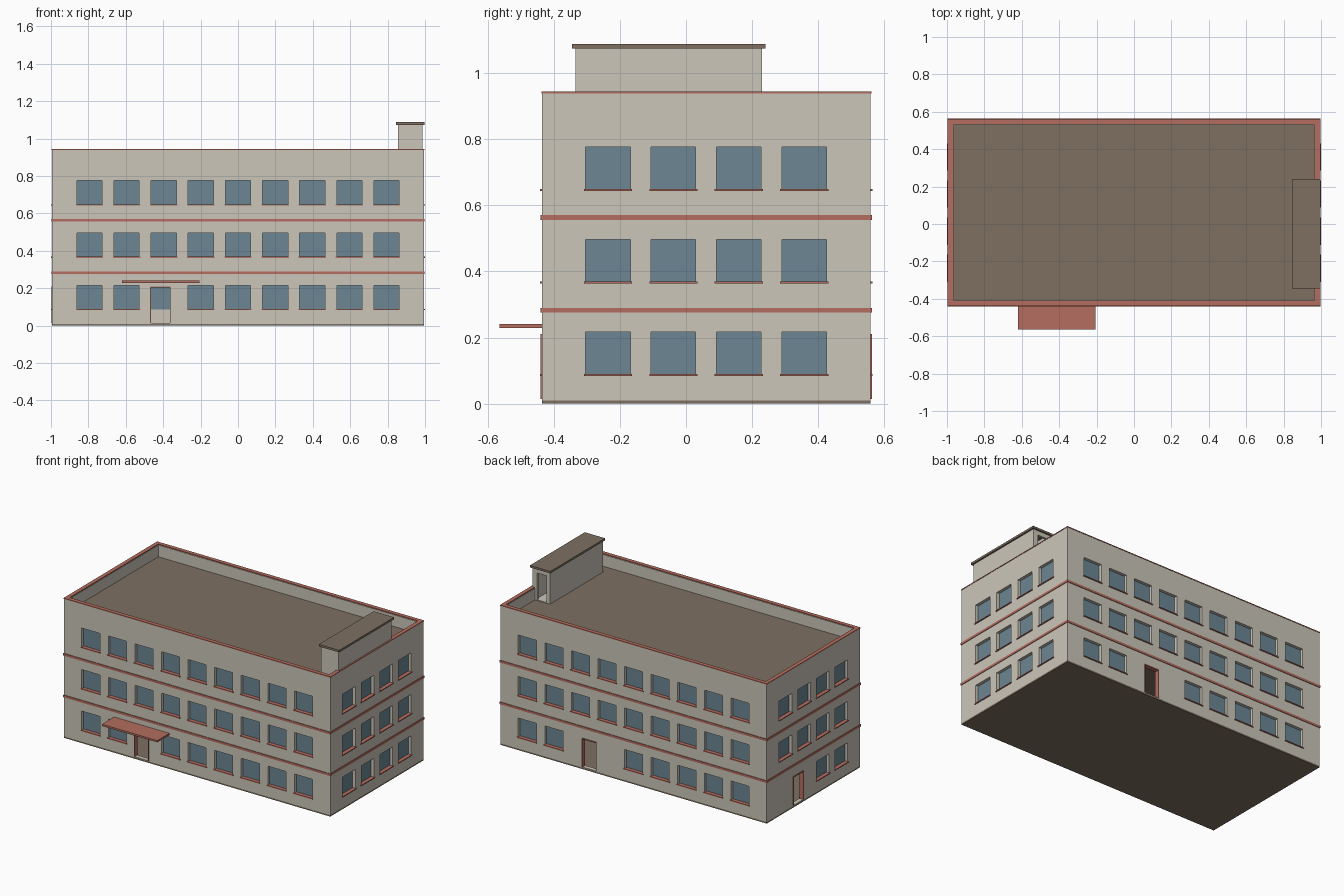
import bpy, bmesh

start = bpy.data.objects.get("Cube")
if start:
    bpy.data.objects.remove(start, do_unlink=True)


def material(name, rgb):
    m = bpy.data.materials.new(name)
    m.use_nodes = True
    m.diffuse_color = (*rgb, 1)
    m.node_tree.nodes["Principled BSDF"].inputs["Base Color"].default_value = (*rgb, 1)
    return m


PLASTER = material("warm grey plaster", (0.60, 0.565, 0.49))
GLASS = material("blue grey glass", (0.15, 0.24, 0.295))
BRICK = material("brick red trim", (0.46, 0.155, 0.115))
ROOF = material("brown roofing", (0.21, 0.162, 0.12))

# Building outline and storeys
X0, X1, Y0, Y1 = -0.994, 0.994, -0.436, 0.559
TOP, DECK, STOREY, WALL = 0.943, 0.86, 0.28, 0.028


def boxes(name, spans, mat):
    """One object made of boxes, each given as (x0, x1, y0, y1, z0, z1)."""
    bm = bmesh.new()
    for s in spans:
        verts = bmesh.ops.create_cube(bm, size=1)["verts"]
        for v in verts:
            for a in range(3):
                lo, hi = sorted(s[2 * a:2 * a + 2])
                v.co[a] = lo if v.co[a] < 0 else hi
    mesh = bpy.data.meshes.new(name)
    bm.to_mesh(mesh)
    bm.free()
    mesh.materials.append(mat)
    ob = bpy.data.objects.new(name, mesh)
    bpy.context.collection.objects.link(ob)
    return ob


def carve(ob, *span_groups):
    """Cut groups of boxes out of an object, then drop the cutters."""
    cutters = []
    for spans in span_groups:
        cutter = boxes("cutter", spans, PLASTER)
        cutter.hide_render = True
        mod = ob.modifiers.new("cut", 'BOOLEAN')
        mod.operation, mod.solver, mod.object = 'DIFFERENCE', 'EXACT', cutter
        cutters.append(cutter)
    bpy.context.view_layer.update()
    graph = bpy.context.evaluated_depsgraph_get()
    mesh = bpy.data.meshes.new_from_object(ob.evaluated_get(graph))
    ob.modifiers.clear()
    ob.data = mesh
    for cutter in cutters:
        bpy.data.objects.remove(cutter, do_unlink=True)


def on_wall(side, u0, u1, d0, d1, z0, z1):
    """Box on a wall: u runs along it, d is the distance outward from its face."""
    if side == "front":
        return (u0, u1, Y0 - d0, Y0 - d1, z0, z1)
    if side == "back":
        return (u0, u1, Y1 + d0, Y1 + d1, z0, z1)
    if side == "right":
        return (X1 + d0, X1 + d1, u0, u1, z0, z1)
    return (X0 - d0, X0 - d1, u0, u1, z0, z1)


def ring(name, out, inn, z0, z1, mat):
    """Band around the whole building."""
    a, b, c, d = X0 - out, X1 + out, Y0 - out, Y1 + out
    e, f, g, h = X0 + inn, X1 - inn, Y0 + inn, Y1 - inn
    boxes(name, [(a, b, c, g, z0, z1), (a, b, h, d, z0, z1),
                 (a, e, g, h, z0, z1), (f, b, g, h, z0, z1)], mat)


# Window columns, doors, and the ground floor columns each door replaces
long_cols = [0.1985 * (i - 4) for i in range(9)]
short_cols = [-0.236 + 0.198 * i for i in range(4)]
columns = {"front": long_cols, "back": long_cols, "right": short_cols, "left": short_cols}
doors = {"front": (-0.415, {2}), "back": (0.33, {5, 6}), "left": (0.222, {2, 3})}
HALF, DOOR_HALF, DOOR_LOW, DOOR_TOP = 0.0675, 0.055, 0.014, 0.208

openings, panes, sills, frames = [], [], [], []
for side, cols in columns.items():
    door_u, skipped = doors.get(side, (None, set()))
    for floor in range(3):
        z = 0.087 + STOREY * floor
        for i, u in enumerate(cols):
            if floor == 0 and i in skipped:
                continue
            openings.append(on_wall(side, u - HALF, u + HALF, -0.05, 0.02, z, z + 0.129))
            panes.append(on_wall(side, u - HALF, u + HALF, -0.025, -0.02, z, z + 0.129))
            sills.append(on_wall(side, u - 0.073, u + 0.073, -0.02, 0.006, z - 0.004, z + 0.002))
    if door_u is not None:
        l, r, t = door_u - DOOR_HALF, door_u + DOOR_HALF, 0.004
        openings.append(on_wall(side, l, r, -0.05, 0.02, DOOR_LOW, DOOR_TOP))
        frames.append(on_wall(side, l, l + t, -WALL, 0.004, DOOR_LOW, DOOR_TOP))
        frames.append(on_wall(side, r - t, r, -WALL, 0.004, DOOR_LOW, DOOR_TOP))
        frames.append(on_wall(side, l, r, -WALL, 0.004, DOOR_TOP - t, DOOR_TOP + t / 2))

# Hollow walls with openings
walls = boxes("walls", [(X0, X1, Y0, Y1, 0.01, TOP - 0.005)], PLASTER)
carve(walls, [(X0 + WALL, X1 - WALL, Y0 + WALL, Y1 - WALL, -0.1, 1.1)], openings)
boxes("window_panes", panes, GLASS)
boxes("window_sills", sills, BRICK)
boxes("door_frames", frames, BRICK)

# Base, inner floors and roof deck
boxes("base_slab", [(X0, X1, Y0, Y1, 0, 0.01)], ROOF)
inside = (X0 + WALL, X1 - WALL, Y0 + WALL, Y1 - WALL)
for name, z in (("first_floor", STOREY), ("second_floor", 2 * STOREY), ("roof_deck", DECK)):
    boxes(name, [(*inside, z - 0.01, z)], ROOF)

# Storey bands and parapet coping
ring("lower_band", 0.004, 0.005, 0.275, 0.29, BRICK)
ring("upper_band", 0.004, 0.005, 0.556, 0.571, BRICK)
ring("parapet_coping", 0.002, 0.025, TOP - 0.005, TOP + 0.001, BRICK)

# Entrance canopy
boxes("entrance_canopy", [(-0.62, -0.207, -0.565, Y0 + 0.01, 0.229, 0.241)], BRICK)

# Roof stair house with a doorway at its back end
house = boxes("stair_house", [(0.855, 0.986, -0.335, 0.23, DECK, 1.074)], PLASTER)
carve(house, [(0.87, 0.964, -0.32, 0.215, DECK + 0.002, 1.2)],
      [(0.88, 0.95, 0.15, 0.3, DECK + 0.005, 1.045)])
boxes("stair_house_cap", [(0.845, 0.997, -0.345, 0.24, 1.074, 1.088)], ROOF)
